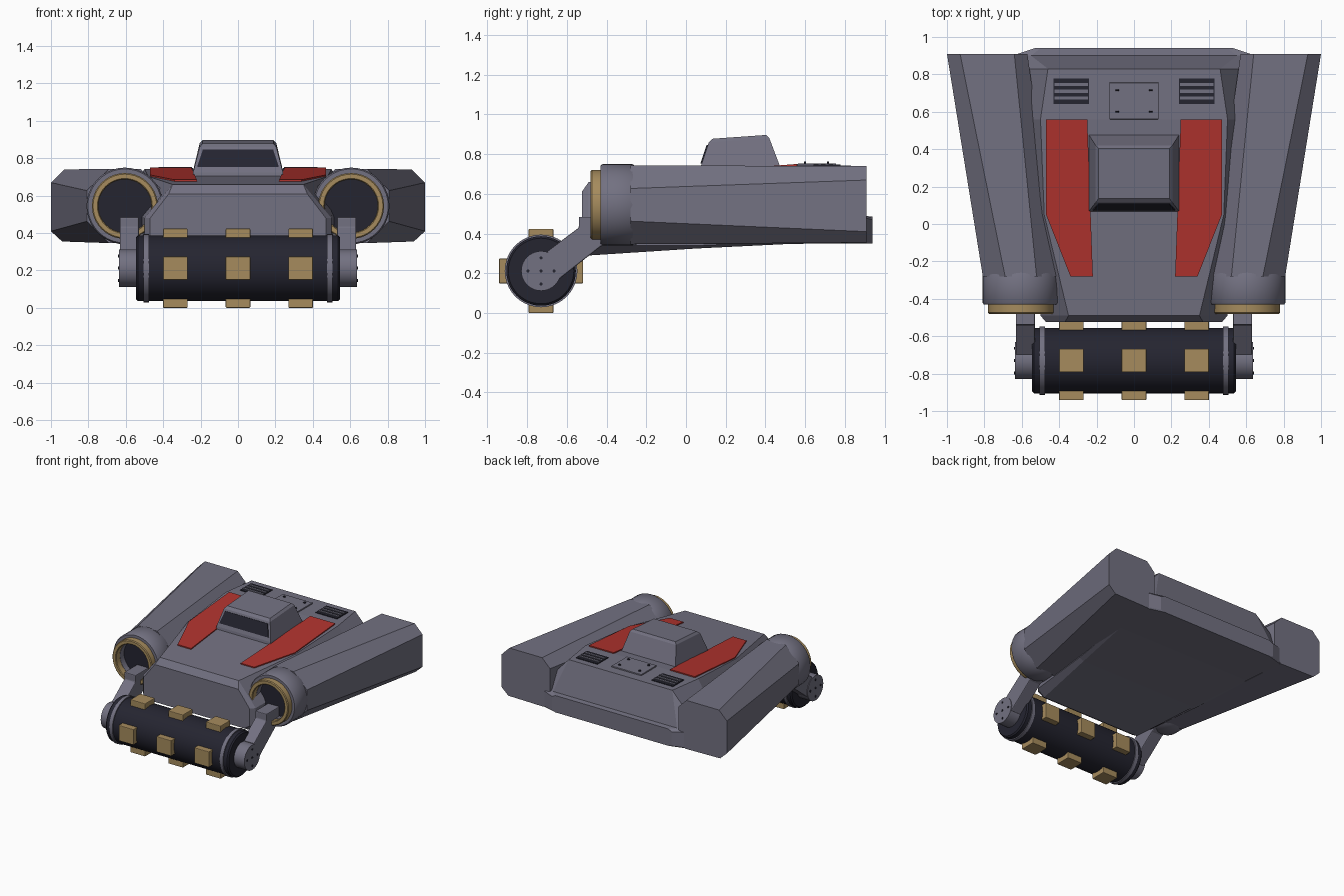
import bpy, bmesh, math
from mathutils import Vector, Matrix

if "Cube" in bpy.data.objects:
    bpy.data.objects.remove(bpy.data.objects["Cube"])


def material(name, rgb):
    m = bpy.data.materials.new(name)
    m.use_nodes = True
    m.diffuse_color = (*rgb, 1)
    m.node_tree.nodes["Principled BSDF"].inputs["Base Color"].default_value = (*rgb, 1)
    return m


GREY = material("hull grey", (0.17, 0.165, 0.22))
DARK = material("dark rubber", (0.018, 0.018, 0.03))
BRASS = material("brass", (0.38, 0.26, 0.11))
RED = material("red paint", (0.44, 0.033, 0.027))


def finish(name, bm, mat, smooth=False, bevel=0):
    bmesh.ops.recalc_face_normals(bm, faces=bm.faces)
    me = bpy.data.meshes.new(name)
    bm.to_mesh(me)
    bm.free()
    me.materials.append(mat)
    ob = bpy.data.objects.new(name, me)
    bpy.context.collection.objects.link(ob)
    if bevel:
        mod = ob.modifiers.new("Bevel", "BEVEL")
        mod.width, mod.segments = bevel, 2
        mod.limit_method, mod.angle_limit = "ANGLE", math.radians(25)
    if smooth:
        bpy.ops.object.select_all(action="DESELECT")
        ob.select_set(True)
        bpy.context.view_layer.objects.active = ob
        bpy.ops.object.shade_smooth_by_angle(angle=math.radians(35))
    return ob


def loft(name, rings, mat, bevel=0):
    """Skin closed rings of equal length and cap both ends."""
    bm = bmesh.new()
    rows = [[bm.verts.new(p) for p in ring] for ring in rings]
    n = len(rows[0])
    for a, b in zip(rows, rows[1:]):
        for i in range(n):
            j = (i + 1) % n
            bm.faces.new((a[i], a[j], b[j], b[i]))
    bm.faces.new(rows[0])
    bm.faces.new(rows[-1])
    return finish(name, bm, mat, bevel=bevel)


def lathe(name, profile, axis, centre, mat, steps=40):
    """Spin (radius, offset) points around the x or y axis."""
    bm = bmesh.new()
    turn = Matrix.Rotation(math.pi / 2, 4, "Y" if axis == "x" else "X")
    if axis == "y":
        turn = Matrix.Rotation(-math.pi / 2, 4, "X")
    verts = [bm.verts.new((r, 0, h)) for r, h in profile]
    edges = [bm.edges.new(pair) for pair in zip(verts, verts[1:])]
    bmesh.ops.spin(bm, geom=verts + edges, cent=(0, 0, 0), axis=(0, 0, 1),
                   angle=2 * math.pi, steps=steps)
    bmesh.ops.remove_doubles(bm, verts=bm.verts, dist=1e-5)
    bmesh.ops.transform(bm, verts=bm.verts, matrix=Matrix.Translation(centre) @ turn)
    return finish(name, bm, mat, smooth=True)


def disc(name, r, h, axis, centre, mat, steps=40):
    return lathe(name, [(0, -h / 2), (r, -h / 2), (r, h / 2), (0, h / 2)], axis, centre, mat, steps)


def box(name, centre, size, mat, bevel=0):
    bm = bmesh.new()
    bmesh.ops.create_cube(bm, size=1)
    bmesh.ops.transform(bm, verts=bm.verts,
                        matrix=Matrix.Translation(centre) @ Matrix.Diagonal((*size, 1)))
    return finish(name, bm, mat, bevel=bevel)


# Main hull: half sections of (bottom, lower side, shoulder, deck edge) mirrored across x
sections = [
    (-0.525, ((0.42, 0.31), (0.47, 0.34), (0.47, 0.48), (0.37, 0.61))),
    (-0.49, ((0.44, 0.29), (0.50, 0.34), (0.50, 0.48), (0.35, 0.66))),
    (0.05, ((0.52, 0.325), (0.56, 0.34), (0.56, 0.52), (0.48, 0.703))),
    (0.56, ((0.60, 0.35), (0.62, 0.36), (0.60, 0.58), (0.50, 0.742))),
    (0.83, ((0.63, 0.35), (0.65, 0.36), (0.63, 0.56), (0.46, 0.742))),
    (0.90, ((0.64, 0.35), (0.65, 0.36), (0.65, 0.48), (0.55, 0.49))),
    (0.94, ((0.50, 0.35), (0.53, 0.36), (0.53, 0.47), (0.50, 0.485))),
]
loft("hull", [[(x, y, z) for x, z in half] + [(-x, y, z) for x, z in reversed(half)]
              for y, half in sections], GREY)


def deck(y):
    return min(0.742, 0.66 + (y + 0.49) * 0.078)


# Cockpit block and its windscreen
def rect(x, y0, y1, z0, z1):
    return [(-x, y0, z0), (x, y0, z0), (x, y1, z1), (-x, y1, z1)]


loft("cockpit", [rect(0.243, 0.065, 0.485, 0.69, 0.70), rect(0.24, 0.07, 0.475, 0.725, 0.735),
                 rect(0.205, 0.115, 0.42, 0.86, 0.88), rect(0.19, 0.135, 0.405, 0.878, 0.897)], GREY)
slope = Vector((0, -0.006, 0.002))
pane = [Vector(p) for p in ((-0.218, 0.079, 0.752), (0.218, 0.079, 0.752),
                            (0.188, 0.11, 0.845), (-0.188, 0.11, 0.845))]
loft("windscreen", [pane, [p + slope for p in pane]], DARK)

# Deck hatch with rivets
box("hatch", (0, 0.658, 0.745), (0.264, 0.196, 0.014), GREY, 0.003)
for x in (-0.09, 0.09):
    for y in (0.60, 0.715):
        disc("hatch_rivet", 0.009, 0.01, "y", (x, y, 0.754), DARK, 10).rotation_euler = (0, 0, 0)

pod_rear = ((1.0, 0.41), (1.0, 0.67), (0.93, 0.74), (0.64, 0.74),
            (0.57, 0.67), (0.57, 0.41), (0.63, 0.35), (0.94, 0.355))
panel = ((0.25, 0.56), (0.47, 0.56), (0.47, 0.05), (0.34, -0.28), (0.22, -0.28))
arm = ((-0.70, 0.31), (-0.54, 0.43), (-0.54, 0.485), (-0.35, 0.485),
       (-0.35, 0.37), (-0.43, 0.335), (-0.64, 0.17))
EX, EZ = 0.605, 0.545
RY, RZ = -0.73, 0.212

for s, side in ((1, "left"), (-1, "right")):
    # Side pod: octagon at the front growing to a wider chamfered end
    octagon = [(s * (EX + 0.22 * math.cos(a)), -0.28, EZ + 0.215 * math.sin(a))
               for a in (math.radians(-22.5 + 45 * i) for i in range(8))]
    loft(side + "_pod", [octagon, [(s * x, 0.91, z) for x, z in pod_rear]], GREY)

    # Engine collar, brass nozzle and dark intake
    centre = (s * EX, 0, EZ)
    lathe(side + "_collar", [(0.14, -0.32), (0.14, -0.43), (0.198, -0.43), (0.205, -0.42),
                             (0.205, -0.27), (0.16, -0.2)], "y", centre, GREY)
    lathe(side + "_nozzle", [(0.142, -0.42), (0.142, -0.475), (0.147, -0.48), (0.17, -0.48),
                             (0.176, -0.474), (0.176, -0.42)], "y", centre, BRASS)
    disc(side + "_intake", 0.142, 0.02, "y", (s * EX, -0.37, EZ), DARK)

    # Painted deck panel
    loft(side + "_panel", [[(s * x, y, deck(y) + h) for x, y in panel] for h in (0, 0.009)], RED)

    # Louvred vent
    box(side + "_vent", (s * 0.335, 0.71, 0.744), (0.19, 0.138, 0.008), DARK)
    for i in range(3):
        box(side + "_vent_slat", (s * 0.335, 0.674 + 0.036 * i, 0.748), (0.18, 0.018, 0.012), GREY)

    # Roller arm, hub and hub bolts
    loft(side + "_arm", [[(s * x, y, z) for y, z in arm] for x in (0.53, 0.632)], GREY, 0.006)
    disc(side + "_hub", 0.1, 0.1, "x", (s * 0.587, RY, RZ), GREY)
    for dy, dz in ((0, 0), (0.066, 0), (-0.066, 0), (0, 0.066), (0, -0.066)):
        disc("hub_bolt", 0.008, 0.008, "x", (s * 0.638, RY + dy, RZ + dz), DARK, 10)
    disc(side + "_roller_ring", 0.183, 0.028, "x", (s * 0.49, RY, RZ), GREY)

# Roller drum with crushing teeth
lathe("roller", [(0, -0.545), (0.165, -0.545), (0.175, -0.535),
                 (0.175, 0.535), (0.165, 0.545), (0, 0.545)], "x", (0, RY, RZ), DARK, 48)
for x in (-0.335, 0, 0.335):
    for dy, dz in ((1, 0), (-1, 0), (0, 1), (0, -1)):
        size = (0.132, 0.07 if dy else 0.125, 0.07 if dz else 0.125)
        box("roller_tooth", (x, RY + 0.177 * dy, RZ + 0.177 * dz), size, BRASS, 0.005)
